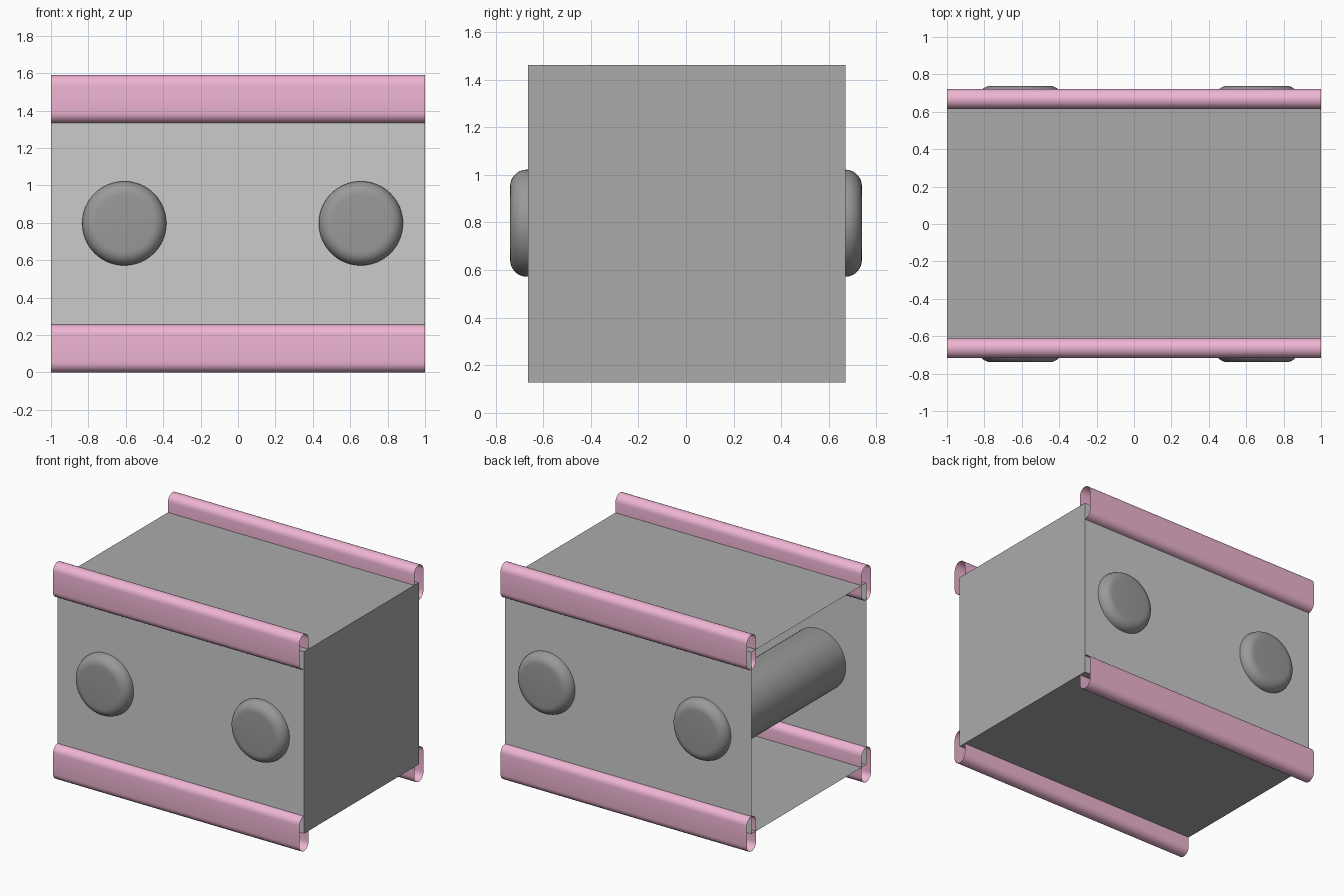
import bpy, bmesh
from math import cos, sin, pi, radians
from mathutils import Matrix

if "Cube" in bpy.data.objects:
    bpy.data.objects.remove(bpy.data.objects["Cube"])

Y0, Y1 = -0.663, 0.669      # front and back walls
Z0, Z1 = 0.128, 1.462       # floor and roof


def material(name, rgb):
    m = bpy.data.materials.new(name)
    m.diffuse_color = (*rgb, 1)
    m.use_nodes = True
    m.node_tree.nodes["Principled BSDF"].inputs["Base Color"].default_value = m.diffuse_color
    return m


PINK = material("pink", (0.86, 0.46, 0.65))
LIGHT = material("light_grey", (0.69, 0.69, 0.69))
DARK = material("dark_grey", (0.41, 0.41, 0.41))
CHARCOAL = material("charcoal", (0.32, 0.32, 0.32))


def add(name, bm, mat, smooth=False):
    mesh = bpy.data.meshes.new(name)
    bm.to_mesh(mesh)
    bm.free()
    mesh.materials.append(mat)
    for p in mesh.polygons:
        p.use_smooth = smooth
    ob = bpy.data.objects.new(name, mesh)
    bpy.context.collection.objects.link(ob)
    return ob


def panel(name, corners, mat):
    bm = bmesh.new()
    bm.faces.new([bm.verts.new(c) for c in corners])
    add(name, bm, mat)


# Thin box panels; the left end stays open
panel("front_panel", [(-1, Y0, Z0), (1, Y0, Z0), (1, Y0, Z1), (-1, Y0, Z1)], LIGHT)
panel("back_panel", [(1, Y1, Z0), (-1, Y1, Z0), (-1, Y1, Z1), (1, Y1, Z1)], LIGHT)
panel("top_panel", [(-1, Y0, Z1), (1, Y0, Z1), (1, Y1, Z1), (-1, Y1, Z1)], DARK)
panel("bottom_panel", [(-1, Y1, Z0), (1, Y1, Z0), (1, Y0, Z0), (-1, Y0, Z0)], DARK)
panel("right_panel", [(1, Y0, Z0), (1, Y1, Z0), (1, Y1, Z1), (1, Y0, Z1)], DARK)


# Open-ended rails with a rounded slot cross-section
def rail(name, y, z, r=0.0535, half=0.128, n=12):
    profile = []
    for i in range(2 * (n + 1)):
        top = i <= n
        a = pi * (i if top else i - 1) / n
        shift = (half - r) * (1 if top else -1)
        profile.append((y + r * cos(a), z + shift + r * sin(a)))
    bm = bmesh.new()
    a, b = [[bm.verts.new((x, *p)) for p in profile] for x in (-1, 1)]
    for i in range(len(profile)):
        j = (i + 1) % len(profile)
        bm.faces.new((a[i], a[j], b[j], b[i]))
    bmesh.ops.recalc_face_normals(bm, faces=bm.faces)
    if sum(f.normal.y * (f.calc_center_median().y - y) for f in bm.faces) < 0:
        bmesh.ops.reverse_faces(bm, faces=bm.faces)
    add(name, bm, PINK, True)


for yn, y in (("front", Y0), ("back", Y1)):
    for zn, z in (("lower", Z0), ("upper", Z1)):
        rail(f"{yn}_{zn}_rail", y, z)

# Rollers running through both walls, with rounded ends
for name, x in (("left_roller", -0.608), ("right_roller", 0.657)):
    bm = bmesh.new()
    bmesh.ops.create_cone(bm, cap_ends=True, segments=64, radius1=0.225,
                          radius2=0.225, depth=1.478)
    rims = [e for e in bm.edges if abs(e.verts[0].co.z - e.verts[1].co.z) < 1e-4]
    bmesh.ops.bevel(bm, geom=rims, offset=0.07, segments=8, profile=0.5,
                    affect='EDGES')
    bmesh.ops.transform(bm, verts=bm.verts, matrix=Matrix.Translation((x, 0, 0.797))
                        @ Matrix.Rotation(radians(90), 4, 'X'))
    add(name, bm, CHARCOAL, True)
